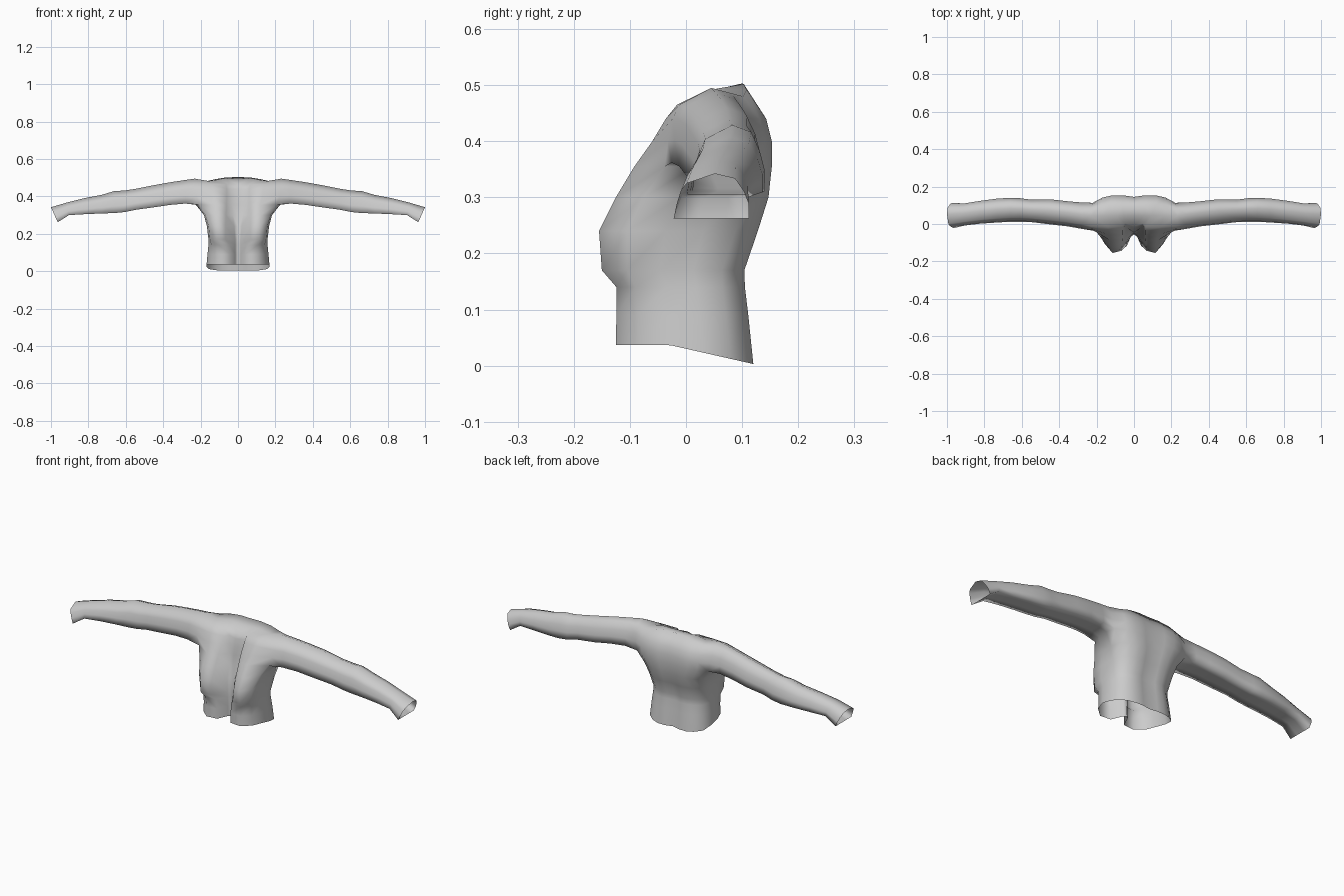
import bpy, bmesh

if "Cube" in bpy.data.objects:
    bpy.data.objects.remove(bpy.data.objects["Cube"])

fabric = bpy.data.materials.new("grey_fabric")
fabric.diffuse_color = (0.6, 0.6, 0.6, 1)
fabric.use_nodes = True
fabric.node_tree.nodes["Principled BSDF"].inputs["Base Color"].default_value = fabric.diffuse_color

# Torso levels: z, centre y, groove x, lapel x/y, breast x/y, outer x/y, side x, back y
LEVELS = [
    (.037, -.050, .015, .040, -.120, .100, -.125, .145, -.085, .168, .120),
    (.090, -.052, .015, .040, -.120, .100, -.124, .143, -.085, .163, .111),
    (.140, -.054, .015, .045, -.122, .105, -.124, .142, -.090, .158, .105),
    (.170, -.055, .015, .068, -.143, .115, -.150, .150, -.105, .158, .104),
    (.240, -.050, .020, .066, -.128, .115, -.155, .157, -.105, .166, .128),
    (.300, -.045, .028, .064, -.105, .120, -.125, .175, -.075, .182, .147),
    (.355, -.038, .036, .062, -.080, .120, -.092, .205, -.038, .225, .153),
    (.400, -.030, .042, .060, -.056, .130, -.060, .222, -.032, .235, .153),
    (.440, -.022, .045, .060, -.033, .135, -.036, .230, -.024, .240, .143),
    (.465, -.012, .048, .062, -.016, .140, -.016, .235, -.012, .242, .122),
]
ARMPIT, TOP = 6, len(LEVELS) - 1
FRONT, BACK = 4, 7          # columns either side of the armhole

# Sleeve stations: x, top z, bottom z, front y, back y, lean
SLEEVE = [
    (.28, .488, .362, -.026, .115, 0), (.36, .476, .355, -.012, .122, 0),
    (.45, .460, .342, -.002, .132, 0), (.55, .440, .328, .010, .130, 0),
    (.61, .431, .316, .012, .138, 0), (.66, .429, .311, .012, .140, 0),
    (.73, .408, .309, .008, .136, 0), (.82, .391, .305, .002, .124, 0),
    (.91, .367, .300, -.008, .110, .006), (.982, .342, .262, -.022, .112, .018),
]


def level_points(i):
    z, yc, xg, xl, yl, xb, yb, xo, yo, xs, yr = LEVELS[i]
    yg = yc + (.015 if i > 4 else -.012)
    y7 = yr - .04
    plan = [(0, yc), (xg, yg), (xl, yl), (xb, yb), (xo, yo),
            (xs, yo + (y7 - yo) * .35), (xs, yo + (y7 - yo) * .7),
            (xs * .94, y7), (xs * .72, yr - .012), (xs * .5, yr),
            (xs * .25, yr), (0, yr - .008)]
    pts = []
    for j, (x, y) in enumerate(plan):
        h = z
        if i == 0 and y > -.03:                # hem drops towards the back
            h = z - (y + .03) / .15 * .034
        if i == TOP and j >= BACK:             # raised back collar
            h = (.480, .480, .492, .502, .503)[j - BACK]
            y = (.085, .102, .108, .103, .100)[j - BACK]
        pts.append((x, y, h))
    return pts


bm = bmesh.new()
grid = [[bm.verts.new(p) for p in level_points(i)] for i in range(len(LEVELS))]

# Torso wall, leaving the armhole open
for i in range(TOP):
    for j in range(11):
        if not (i >= ARMPIT and FRONT <= j < BACK):
            bm.faces.new((grid[i][j], grid[i][j + 1], grid[i + 1][j + 1], grid[i + 1][j]))

# Shoulder ridge joining front and back
ridge = []
for j, z in enumerate((.487, .490, .492, .482, .495)):
    f, b = grid[TOP][j], grid[TOP][11 - j]
    ridge.append(bm.verts.new(((f.co.x + b.co.x) / 2, .045, z)))
for j in range(FRONT):
    for row in (grid[TOP][:5], grid[TOP][:6:-1]):
        bm.faces.new((row[j], row[j + 1], ridge[j + 1], ridge[j]))

# Sleeve lofted from the armhole loop to an open cuff
ring = [grid[ARMPIT][5], grid[ARMPIT][6]]
ring += [grid[i][BACK] for i in range(ARMPIT, TOP + 1)]
ring += [ridge[FRONT]]
ring += [grid[i][FRONT] for i in range(TOP, ARMPIT - 1, -1)]
ys, zs = [v.co.y for v in ring], [v.co.z for v in ring]
unit = []
for y, z in zip(ys, zs):
    u = 2 * (y - min(ys)) / (max(ys) - min(ys)) - 1
    v = 2 * (z - min(zs)) / (max(zs) - min(zs)) - 1
    unit.append((u, v))
for x, zt, zb, yf, yr, lean in SLEEVE:
    new = [bm.verts.new((x + lean * v, (yf + yr) / 2 + u * (yr - yf) / 2,
                         (zt + zb) / 2 + v * (zt - zb) / 2)) for u, v in unit]
    for k in range(len(ring)):
        n = (k + 1) % len(ring)
        bm.faces.new((ring[k], ring[n], new[n], new[k]))
    ring = new

# Mirror the half to complete the jacket
geom = bm.verts[:] + bm.edges[:] + bm.faces[:]
bmesh.ops.mirror(bm, geom=geom, axis='X', merge_dist=.0005)
bmesh.ops.remove_doubles(bm, verts=bm.verts[:], dist=.0003)
bmesh.ops.recalc_face_normals(bm, faces=bm.faces[:])
for f in bm.faces:
    f.smooth = True

mesh = bpy.data.meshes.new("jacket")
bm.to_mesh(mesh)
bm.free()
mesh.materials.append(fabric)
bpy.context.collection.objects.link(bpy.data.objects.new("jacket", mesh))
